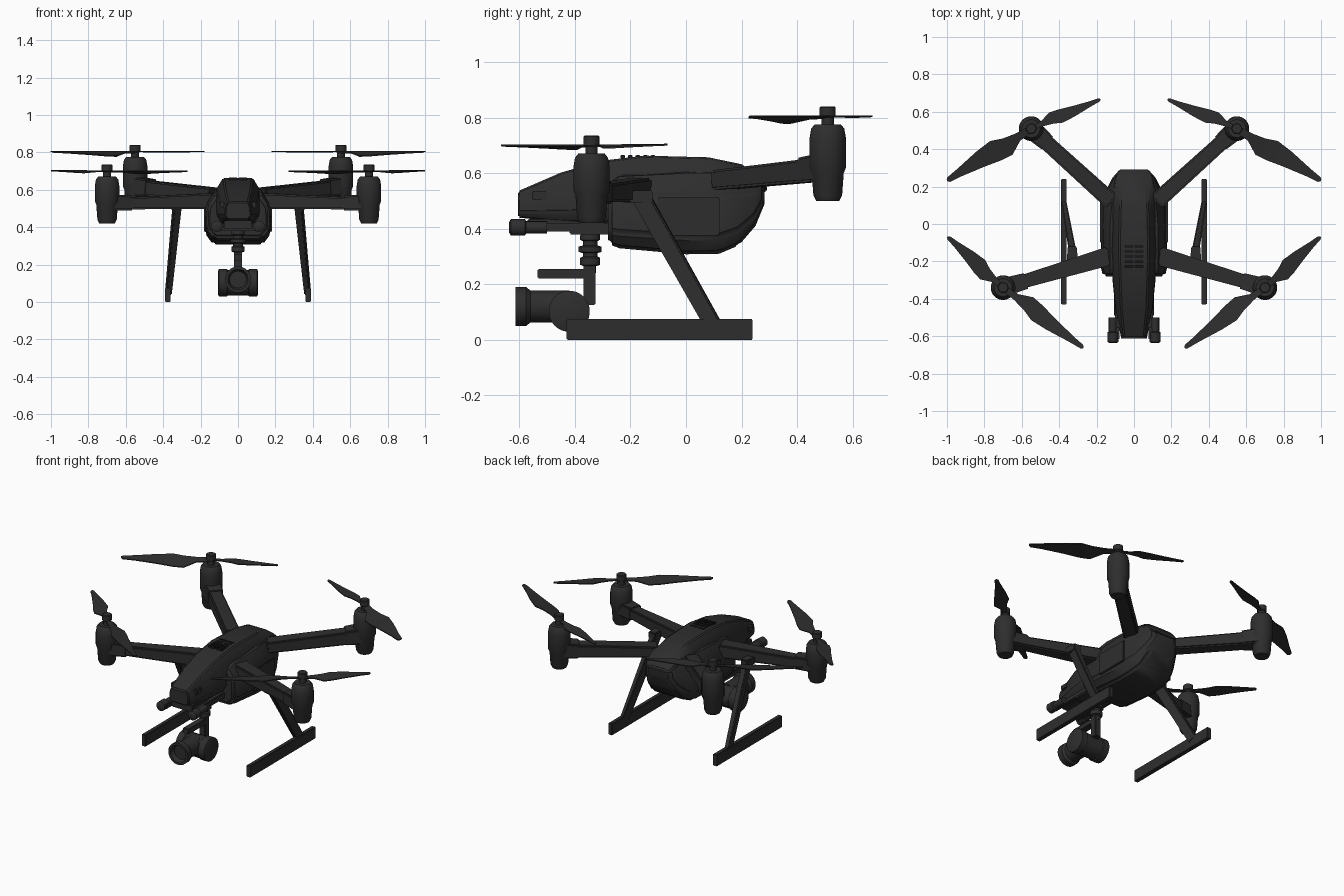
import bpy, bmesh, math
from mathutils import Vector

cube = bpy.data.objects.get("Cube")
if cube:
    bpy.data.objects.remove(cube, do_unlink=True)


def material(name, value):
    m = bpy.data.materials.new(name)
    m.use_nodes = True
    col = (value, value, value, 1)
    m.diffuse_color = col
    m.node_tree.nodes["Principled BSDF"].inputs["Base Color"].default_value = col
    return m


CHARCOAL = material("charcoal plastic", 0.027)
BLACK = material("black vent", 0.01)


def finish(name, bm, bevel=0.0, segments=2, mat=CHARCOAL):
    bmesh.ops.recalc_face_normals(bm, faces=bm.faces[:])
    if bevel:
        edges = [e for e in bm.edges if len(e.link_faces) == 2 and e.calc_face_angle() > 0.4]
        bmesh.ops.bevel(bm, geom=edges, offset=bevel, segments=segments,
                        affect='EDGES', clamp_overlap=True)
    me = bpy.data.meshes.new(name)
    bm.to_mesh(me)
    bm.free()
    me.materials.append(mat)
    ob = bpy.data.objects.new(name, me)
    bpy.context.collection.objects.link(ob)
    bpy.ops.object.select_all(action='DESELECT')
    ob.select_set(True)
    bpy.context.view_layer.objects.active = ob
    bpy.ops.object.shade_smooth_by_angle(angle=math.radians(35))
    return ob


def skin(rings, closed=True):
    """Join equal rings of points into a capped tube."""
    bm = bmesh.new()
    rows = [[bm.verts.new(p) for p in ring] for ring in rings]
    n = len(rows[0])
    for a, b in zip(rows, rows[1:]):
        for i in range(n):
            j = (i + 1) % n
            bm.faces.new((a[i], a[j], b[j], b[i]))
    if closed:
        bm.faces.new(rows[0])
        bm.faces.new(rows[-1])
    return bm


def box(name, lo, hi, bevel=0.004, mat=CHARCOAL):
    ring = lambda z: [(lo[0], lo[1], z), (hi[0], lo[1], z), (hi[0], hi[1], z), (lo[0], hi[1], z)]
    return finish(name, skin([ring(lo[2]), ring(hi[2])]), bevel, 2, mat)


def turned(name, origin, axis, profile, sides=28):
    """Turned part: profile of (distance along axis, radius)."""
    axis = Vector(axis)
    u = axis.orthogonal().normalized()
    v = axis.cross(u)
    rings = [[Vector(origin) + axis * d + (u * math.cos(t) + v * math.sin(t)) * r
              for t in (math.tau * i / sides for i in range(sides))] for d, r in profile]
    return finish(name, skin(rings))


def beam(name, a, b, size_a, size_b, bevel=0.008):
    """Tapered bar, sizes are (width, height)."""
    a, b = Vector(a), Vector(b)
    d = (b - a).normalized()
    side = d.cross(Vector((0, 0, 1))).normalized()
    up = side.cross(d)
    rings = [[p + side * w * i / 2 + up * h * j / 2
              for i, j in ((-1, -1), (1, -1), (1, 1), (-1, 1))]
             for p, (w, h) in ((a, size_a), (b, size_b))]
    return finish(name, skin(rings), bevel)


def hull(name, stations, bevel):
    """Body shell from stations (y, half width, bottom, top, half width of top)."""
    rings = []
    for y, w, zb, zt, wt in stations:
        h = zt - zb
        half = [(w * 0.75, zb), (w, zb + h * 0.2), (w * 0.98, zb + h * 0.7), (wt, zt)]
        rings.append([(x, y, z) for x, z in half] + [(-x, y, z) for x, z in reversed(half)])
    return finish(name, skin(rings), bevel, 3)


def blade(name, hub, tip, width, drop, turn):
    """Thin propeller blade, one edge dropped for pitch."""
    hub, tip = Vector(hub), Vector(tip)
    d = tip - hub
    side = Vector((d.y, -d.x, 0)).normalized() * turn
    rings = []
    for t, lead, trail in ((0, .15, .15), (.16, .18, .2), (.3, .3, .55), (.42, .5, .5),
                           (.6, .42, .34), (.85, .22, .16), (.98, .14, .1), (1, .06, .02)):
        p = hub + d * t
        e1 = p - side * width * lead
        e2 = p + side * width * trail - Vector((0, 0, drop * trail / 0.55))
        up = Vector((0, 0, 0.003))
        rings.append([e1 - up, e2 - up, e2 + up, e1 + up])
    return finish(name, skin(rings))


# Body shells
hull("lower_body", [
    (-.28, .165, .345, .57, .12), (-.24, .176, .33, .60, .12), (0, .178, .308, .612, .12),
    (.12, .172, .31, .612, .11), (.19, .145, .34, .605, .10), (.25, .115, .41, .58, .09),
    (.283, .085, .49, .56, .07)], .014)
hull("top_canopy", [
    (-.605, .07, .44, .535, .055), (-.45, .10, .425, .602, .07), (-.3, .115, .42, .645, .075),
    (-.15, .12, .45, .663, .08), (.08, .115, .5, .657, .075), (.2, .11, .53, .632, .07),
    (.26, .10, .54, .592, .06), (.292, .08, .53, .555, .05)], .009)

# Roof vents and under-nose tray
for row in range(5):
    y = -.235 + row * .027
    for x in (-.027, .027):
        box("roof_vent", (x - .023, y, .652), (x + .023, y + .016, .666), .002, BLACK)
box("nose_tray", (-.075, -.57, .39), (.075, -.26, .435))
box("gimbal_mount", (-.1, -.42, .38), (.1, -.27, .42))

# Gimbal column and camera
turned("gimbal_column", (0, -.345, 0), (0, 0, 1), [
    (.24, .022), (.265, .022), (.27, .036), (.295, .036), (.3, .026), (.312, .026),
    (.317, .042), (.335, .042), (.34, .026), (.355, .026), (.36, .036), (.375, .036), (.4, .03)])
box("gimbal_yoke", (-.022, -.368, .125), (.022, -.326, .28))
box("gimbal_bar", (-.022, -.535, .22), (.022, -.33, .255))
turned("camera_housing", (0, -.42, .103), (1, 0, 0), [
    (-.108, .06), (-.102, .074), (-.06, .074), (-.055, .068), (.055, .068),
    (.06, .074), (.102, .074), (.108, .06)])
turned("camera_lens", (0, -.42, .12), (0, -1, 0), [
    (0, .058), (.14, .058), (.155, .07), (.193, .07), (.193, .055), (.165, .045), (.165, .015)])

# Motor profile, measured from its bottom
motor_shape = [(0, .042), (.02, .052), (.1, .058), (.12, .066), (.2, .066), (.235, .06),
               (.25, .048), (.25, .022), (.275, .022), (.28, .029), (.312, .029), (.315, .025)]

for s, label in ((1, "left"), (-1, "right")):
    # Side hatch, nose sensor and tray rails
    box(label + "_hatch", (s * .177 - .006, -.1, .375), (s * .177 + .006, .12, .515))
    box(label + "_nose_sensor", (s * .08 - .015, -.555, .503), (s * .08 + .015, -.5, .535))
    box(label + "_rail", (s * .09 - .012, -.62, .39), (s * .09 + .012, -.28, .42))
    turned(label + "_rail_tip", (s * .113, 0, .405), (0, 1, 0),
           [(-.637, .018), (-.63, .03), (-.58, .03), (-.575, .022), (-.5, .022)], 16)

    # Front arm, motor and propeller
    fx, fy = s * .7, -.34
    beam(label + "_front_arm", (s * .13, -.17, .54), (fx, fy, .525), (.1, .085), (.065, .06))
    beam(label + "_front_sleeve", (s * .57, -.302, .53), (fx, fy, .53), (.085, .08), (.1, .085))
    turned(label + "_front_motor", (fx, fy, .42), (0, 0, 1), motor_shape)
    blade(label + "_front_long_blade", (fx, fy, .70), (s * .27, -.66, .70), .1, .014, s)
    blade(label + "_front_short_blade", (fx, fy, .70), (s * .998, -.07, .703), .09, .01, s)

    # Rear arm, motor and propeller
    rx, ry = s * .55, .51
    beam(label + "_rear_arm", (s * .12, .12, .575), (rx, ry, .615), (.09, .07), (.08, .085))
    beam(label + "_rear_sleeve", (s * .46, .43, .61), (rx, ry, .62), (.09, .09), (.11, .1))
    turned(label + "_rear_motor", (rx, ry, .5), (0, 0, 1),
           [(d + (.025 if d > .15 else 0), r) for d, r in motor_shape])
    blade(label + "_rear_long_blade", (rx, ry, .805), (s * .998, .23, .805), .12, .026, s)
    blade(label + "_rear_short_blade", (rx, ry, .805), (s * .18, .668, .805), .075, .004, s)

    # Landing gear
    beam(label + "_leg", (s * .325, -.165, .52), (s * .372, .1, .05), (.04, .065), (.028, .06), .005)
    beam(label + "_leg_brace", (s * .33, -.23, .515), (s * .33, -.12, .515), (.06, .045), (.05, .045), .005)
    box(label + "_skid", (s * .375 - .014, -.43, 0), (s * .375 + .014, .24, .075), .003)
